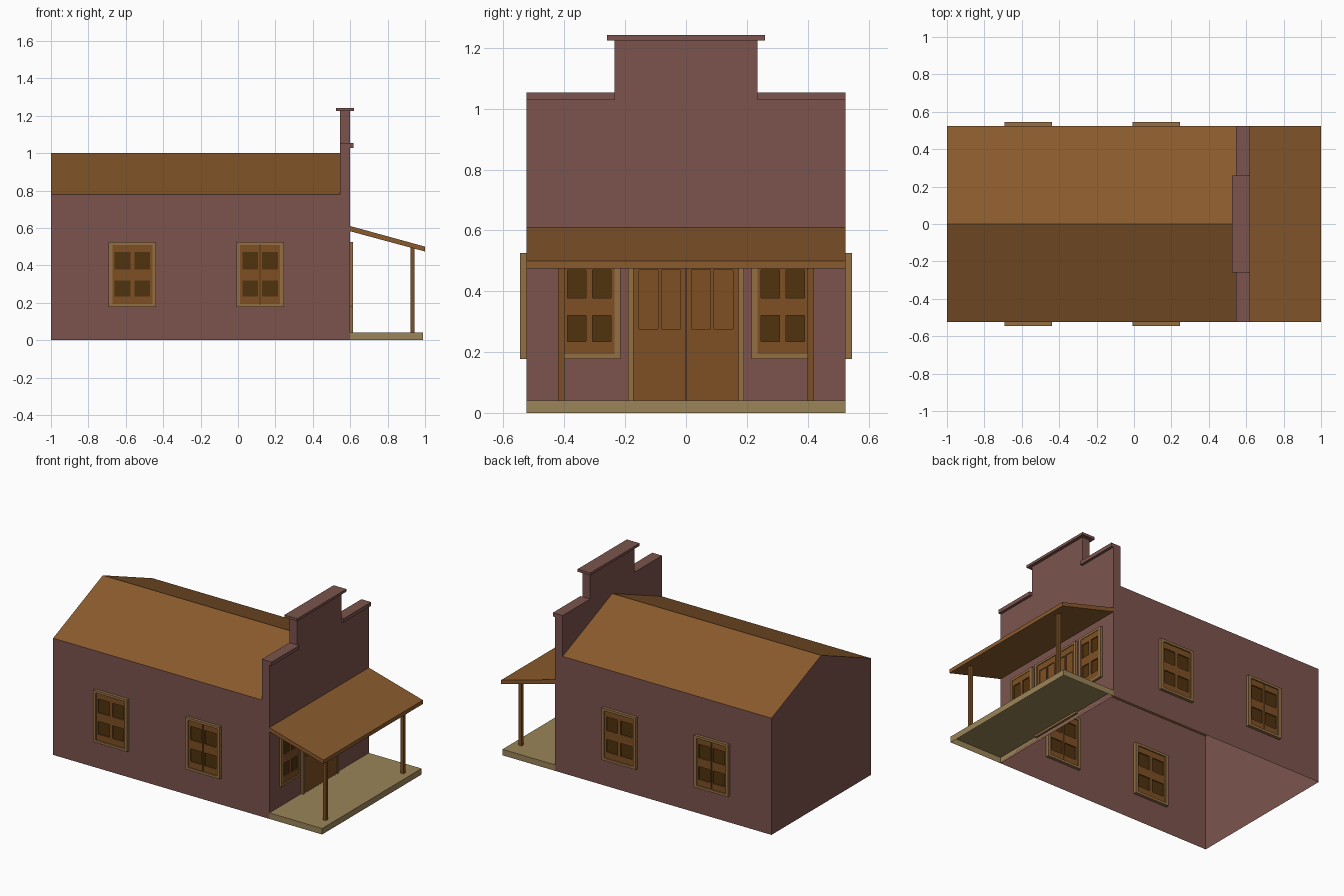
import bpy, bmesh

if "Cube" in bpy.data.objects:
    bpy.data.objects.remove(bpy.data.objects["Cube"])


def material(name, rgb):
    m = bpy.data.materials.new(name)
    m.diffuse_color = [(c / 255 / 12.92 if c < 11 else ((c / 255 + 0.055) / 1.055) ** 2.4) for c in rgb] + [1]
    m.use_nodes = True
    m.node_tree.nodes["Principled BSDF"].inputs["Base Color"].default_value = m.diffuse_color
    return m


WALL = material("wall_paint", (124, 84, 77))
ROOF = material("roof_wood", (138, 90, 45))
FLOOR = material("deck_wood", (155, 133, 88))
TRIM = material("trim_wood", (148, 111, 68))
SASH = material("sash_wood", (126, 80, 36))
PANE = material("dark_pane", (80, 50, 14))


def mesh(name, verts, faces, mat):
    me = bpy.data.meshes.new(name)
    me.from_pydata(verts, [], faces)
    me.materials.append(mat)
    ob = bpy.data.objects.new(name, me)
    bpy.context.collection.objects.link(ob)
    return ob


def boxes(name, spans, mat, place=lambda u, d, z: (u, d, z), open_bottom=False):
    """One object from boxes given as (u0, u1, d0, d1, z0, z1)."""
    verts, faces = [], []
    for u0, u1, d0, d1, z0, z1 in spans:
        n = len(verts)
        verts += [place(u, d, z) for z in (z0, z1) for u, d in ((u0, d0), (u1, d0), (u1, d1), (u0, d1))]
        quads = [(4, 5, 6, 7), (0, 1, 5, 4), (1, 2, 6, 5), (2, 3, 7, 6), (3, 0, 4, 7)]
        if not open_bottom:
            quads.append((3, 2, 1, 0))
        faces += [[n + i for i in q] for q in quads]
    ob = mesh(name, verts, faces, mat)
    bm = bmesh.new()
    bm.from_mesh(ob.data)
    bmesh.ops.recalc_face_normals(bm, faces=bm.faces)
    bm.to_mesh(ob.data)
    bm.free()
    return ob


def extrude(name, profile, place, a, b, mat):
    """Closed prism: 2D profile swept from a to b."""
    n = len(profile)
    verts = [place(p, q, t) for t in (a, b) for p, q in profile]
    faces = [list(range(n))[::-1], list(range(n, 2 * n))]
    faces += [[i, (i + 1) % n, n + (i + 1) % n, n + i] for i in range(n)]
    ob = mesh(name, verts, faces, mat)
    bm = bmesh.new()
    bm.from_mesh(ob.data)
    bmesh.ops.recalc_face_normals(bm, faces=bm.faces)
    bm.to_mesh(ob.data)
    bm.free()


W, H, RIDGE, BACK, FRONT, PAR = 0.525, 0.78, 1.0, -1.0, 0.6, 0.545

# House shell, open underneath, with a gable at the back
mesh("house_walls",
     [(BACK, -W, 0), (FRONT, -W, 0), (FRONT, W, 0), (BACK, W, 0),
      (BACK, -W, H), (FRONT, -W, H), (FRONT, W, H), (BACK, W, H), (BACK, 0, RIDGE)],
     [(0, 1, 5, 4), (1, 2, 6, 5), (2, 3, 7, 6), (3, 0, 4, 8, 7)], WALL)
mesh("house_roof",
     [(BACK, -W, H), (PAR, -W, H), (PAR, 0, RIDGE), (BACK, 0, RIDGE), (PAR, W, H), (BACK, W, H)],
     [(0, 1, 2, 3), (3, 2, 4, 5)], ROOF)

# Stepped false front and its caps
extrude("false_front",
        [(-W, H), (W, H), (W, 1.05), (0.235, 1.05), (0.235, 1.23), (-0.235, 1.23), (-0.235, 1.05), (-W, 1.05)],
        lambda y, z, x: (x, y, z), PAR, FRONT, WALL)
boxes("false_front_caps", [(0.525, 0.62, -0.26, 0.26, 1.225, 1.242),
                           (PAR, 0.617, -W, -0.235, 1.028, 1.053),
                           (PAR, 0.617, 0.235, W, 1.028, 1.053)], WALL)

# Porch: hollow deck, sloping roof, posts
boxes("porch_deck", [(FRONT, 0.99, -W, W, 0, 0.04)], FLOOR, open_bottom=True)
extrude("porch_roof", [(FRONT, 0.582), (1.0, 0.474), (1.0, 0.5), (FRONT, 0.61)],
        lambda x, z, y: (x, y, z), -W, W, ROOF)
boxes("porch_posts", [(0.922, 0.944, s * 0.41 - 0.01, s * 0.41 + 0.01, 0.04, 0.495) for s in (-1, 1)], SASH)


def side(s):
    return lambda u, d, z: (u, s * (W + d), z)


def front(u, d, z):
    return (FRONT + d, u, z)


def surround(name, u0, u1, z0, z1, t, depth, place):
    boxes(name, [(u0, u0 + t, -depth, depth, z0, z1), (u1 - t, u1, -depth, depth, z0, z1),
                 (u0 + t, u1 - t, -depth, depth, z0, z0 + t * 0.8),
                 (u0 + t, u1 - t, -depth, depth, z1 - t * 0.8, z1)], TRIM, place)


def window(name, c, half, place, depth, split=False):
    """Framed window of four dark panes; split ones have a gap between two leaves."""
    t, z0, z1 = 0.02, 0.177, 0.525
    surround(name + "_frame", c - half, c + half, z0, z1, t, depth, place)
    i = half - t
    e, m = i - 0.012, 0.011
    g = 0.003 if split else 0
    a, b, d = z0 + 0.016, z1 - 0.016, 0.012
    bars = []
    for s in (-1, 1):
        for p, q in ((e, i), (g, m)):
            bars.append((c + s * p, c + s * q, -d, d, a, b))
        for p, q in ((a, 0.234), (0.32, 0.378), (0.47, b)):
            bars.append((c + s * m, c + s * e, -d, d, p, q))
    boxes(name + "_sash", bars, SASH, place)
    boxes(name + "_panes", [(c - i, c + i, -0.005, 0.005, a, b)], PANE, place)


# Side windows
for s, label in ((-1, "near"), (1, "far")):
    for c, pos in ((-0.565, "back"), (0.118, "middle")):
        window(f"{label}_{pos}_window", c, 0.127, side(s), 0.02, split=(c * s < 0))

# Windows either side of the entrance
for s, label in ((-1, "left"), (1, "right")):
    window(f"porch_{label}_window", s * 0.318, 0.103, front, 0.015)

# Double door: frame, two leaves with recessed upper panels
surround("door_frame", -0.19, 0.19, 0.026, 0.525, 0.018, 0.015, front)
for s, label in ((-1, "left"), (1, "right")):
    bars = [(s * p, s * q, -0.01, 0.01, 0.04, 0.511) for p, q in ((0.002, 0.018), (0.08, 0.092), (0.154, 0.172))]
    for p, q in ((0.018, 0.08), (0.092, 0.154)):
        bars += [(s * p, s * q, -0.01, 0.01, 0.04, 0.275), (s * p, s * q, -0.01, 0.01, 0.47, 0.511),
                 (s * p, s * q, -0.005, 0.005, 0.275, 0.47)]
    boxes(f"door_{label}_leaf", bars, SASH, front)
